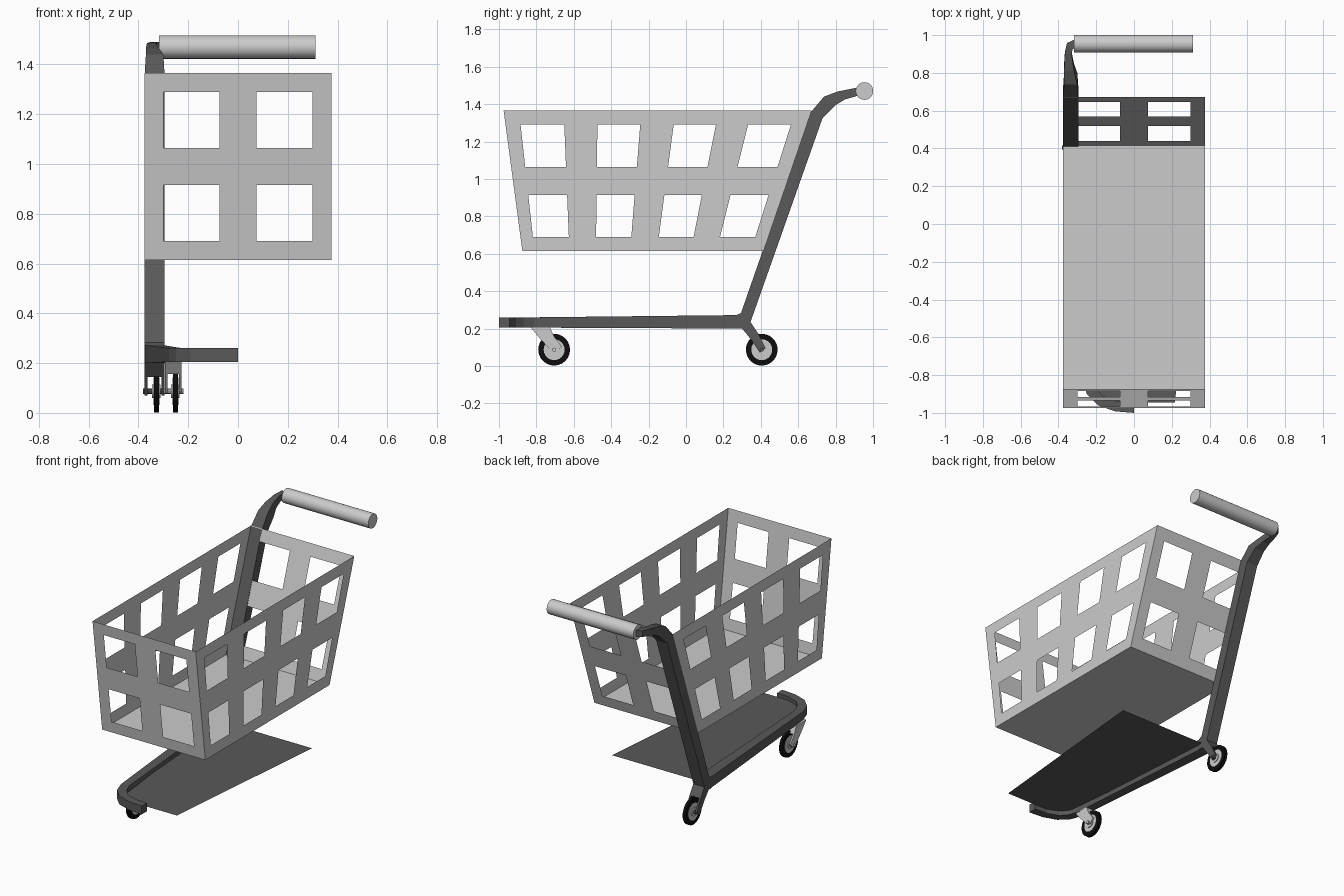
import bpy, bmesh, math
from mathutils import Matrix, Vector

cube = bpy.data.objects.get("Cube")
if cube:
    bpy.data.objects.remove(cube, do_unlink=True)


def material(name, value):
    m = bpy.data.materials.new(name)
    m.use_nodes = True
    m.diffuse_color = (value, value, value, 1)
    m.node_tree.nodes["Principled BSDF"].inputs["Base Color"].default_value = (value, value, value, 1)
    return m


light = material("light_grey", 0.6)
dark = material("dark_grey", 0.1)
black = material("tyre_black", 0.004)


def finish(name, bm, mat, smooth=False, solid=True):
    if solid:
        bmesh.ops.recalc_face_normals(bm, faces=bm.faces)
    mesh = bpy.data.meshes.new(name)
    bm.to_mesh(mesh)
    bm.free()
    mesh.materials.append(mat)
    obj = bpy.data.objects.new(name, mesh)
    bpy.context.collection.objects.link(obj)
    if smooth:
        bpy.ops.object.select_all(action='DESELECT')
        obj.select_set(True)
        bpy.context.view_layer.objects.active = obj
        bpy.ops.object.shade_smooth_by_angle(angle=math.radians(35))
    return obj


def loft(name, rings, mat):
    """Skin a run of equal rings and cap both ends."""
    bm = bmesh.new()
    loops = [[bm.verts.new(p) for p in ring] for ring in rings]
    n = len(loops[0])
    for a, b in zip(loops, loops[1:]):
        for i in range(n):
            j = (i + 1) % n
            bm.faces.new((a[i], a[j], b[j], b[i]))
    bm.faces.new(loops[0])
    bm.faces.new(loops[-1])
    return finish(name, bm, mat)


def slab(name, profile, x0, x1, mat):
    """Extrude a side profile (y, z) across x."""
    return loft(name, [[(x, y, z) for y, z in profile] for x in (x0, x1)], mat)


def rod(name, x0, x1, y, z, r, mat, sides=24):
    bm = bmesh.new()
    place = Matrix.Translation(((x0 + x1) / 2, y, z)) @ Matrix.Rotation(math.pi / 2, 4, 'Y')
    bmesh.ops.create_cone(bm, cap_ends=True, segments=sides, radius1=r, radius2=r,
                          depth=x1 - x0, matrix=place)
    return finish(name, bm, mat, smooth=True)


def side_ring(x0, x1, a, b):
    return [(x0, *a), (x1, *a), (x1, *b), (x0, *b)]


def plan_ring(p, q, high, low):
    return [(*p, high), (*q, high), (*q, low), (*p, low)]


def panel(name, corners, columns, rows):
    """Flat four-cornered sheet; every odd column crossing an odd row is a window."""
    a, b, c, d = map(Vector, corners)
    us, vs = [0, *columns, 1], [0, *rows, 1]
    bm = bmesh.new()
    grid = [[bm.verts.new(a.lerp(b, u).lerp(d.lerp(c, u), v)) for u in us] for v in vs]
    for r in range(len(vs) - 1):
        for k in range(len(us) - 1):
            if not (r % 2 and k % 2):
                bm.faces.new((grid[r][k], grid[r][k + 1], grid[r + 1][k + 1], grid[r + 1][k]))
    return finish(name, bm, light, solid=False)


# Basket of thin sheets with window openings
W, LOW, HIGH = 0.375, 0.615, 1.365
front_low, front_high, back_low, back_high = (-0.875, LOW), (-0.975, HIGH), (0.415, LOW), (0.672, HIGH)
two = (0.1, 0.4, 0.6, 0.9)
four = (0.05, 0.195, 0.305, 0.447, 0.558, 0.698, 0.805, 0.947)
panel("basket_front", [(-W, *front_low), (W, *front_low), (W, *front_high), (-W, *front_high)], two, two)
panel("basket_back", [(W, *back_low), (-W, *back_low), (-W, *back_high), (W, *back_high)], two, two)
panel("basket_left", [(W, *front_low), (W, *back_low), (W, *back_high), (W, *front_high)], four, two)
panel("basket_right", [(-W, *front_low), (-W, *back_low), (-W, *back_high), (-W, *front_high)], four, two)
panel("basket_floor", [(-W, *front_low), (W, *front_low), (W, *back_low), (-W, *back_low)], (), ())

# Post that bends back and inward to the handle
loft("post", [
    side_ring(-0.375, -0.295, (0.294, 0.283), (0.345, 0.235)),
    side_ring(-0.375, -0.295, (0.670, 1.36), (0.730, 1.325)),
    side_ring(-0.370, -0.300, (0.738, 1.44), (0.80, 1.395)),
    side_ring(-0.370, -0.318, (0.81, 1.467), (0.85, 1.425)),
    side_ring(-0.366, -0.33, (0.90, 1.485), (0.91, 1.442)),
    plan_ring((-0.355, 0.958), (-0.325, 0.925), 1.49, 1.45),
    plan_ring((-0.31, 0.978), (-0.31, 0.935), 1.49, 1.45),
], dark)
rod("handle", -0.318, 0.312, 0.954, 1.47, 0.047, light, 32)

# Lower rail, curving round to the front
loft("lower_rail", [
    plan_ring((0, -1.0), (0, -0.945), 0.26, 0.205),
    plan_ring((-0.10, -0.992), (-0.09, -0.94), 0.26, 0.205),
    plan_ring((-0.19, -0.96), (-0.165, -0.91), 0.26, 0.205),
    plan_ring((-0.25, -0.90), (-0.20, -0.87), 0.26, 0.205),
    plan_ring((-0.278, -0.82), (-0.225, -0.81), 0.26, 0.205),
    plan_ring((-0.372, 0.28), (-0.30, 0.28), 0.272, 0.20),
], dark)

# Thin tray
bm = bmesh.new()
bm.faces.new([bm.verts.new(p) for p in (
    (-0.2, -0.945, 0.235), (0.217, -0.945, 0.235), (0.333, 0.293, 0.235), (-0.333, 0.293, 0.235))])
finish("lower_tray", bm, dark, solid=False)

# Joint and rear leg with its two prongs
slab("rear_joint", [(0.27, 0.2), (0.27, 0.272), (0.294, 0.283), (0.345, 0.235), (0.30, 0.2)],
     -0.375, -0.295, dark)
slab("rear_leg", [(0.30, 0.2), (0.345, 0.235), (0.385, 0.175), (0.345, 0.145)], -0.375, -0.295, dark)
for x in (-0.375, -0.307):
    slab("rear_prong", [(0.345, 0.145), (0.385, 0.175), (0.425, 0.095), (0.395, 0.07)], x, x + 0.012, dark)

# Front caster fork
slab("caster_bridge", [(-0.83, 0.206), (-0.727, 0.206), (-0.705, 0.157), (-0.79, 0.157)],
     -0.293, -0.228, light)
for x in (-0.293, -0.238):
    slab("caster_prong", [(-0.79, 0.157), (-0.705, 0.157), (-0.665, 0.105), (-0.69, 0.075), (-0.72, 0.08)],
         x, x + 0.01, light)


def wheel(prefix, x, y, axle_from, axle_to, axle_mat):
    for part, half, r, mat in (("tyre", 0.010, 0.085, black), ("rim", 0.012, 0.056, light),
                               ("hub", 0.017, 0.028, light)):
        rod(prefix + "_" + part, x - half, x + half, y, 0.087, r, mat)
    rod(prefix + "_axle", axle_from, axle_to, y, 0.087, 0.011, axle_mat, 8)


wheel("rear_wheel", -0.328, 0.405, -0.382, -0.285, dark)
wheel("front_wheel", -0.252, -0.705, -0.30, -0.218, light)
